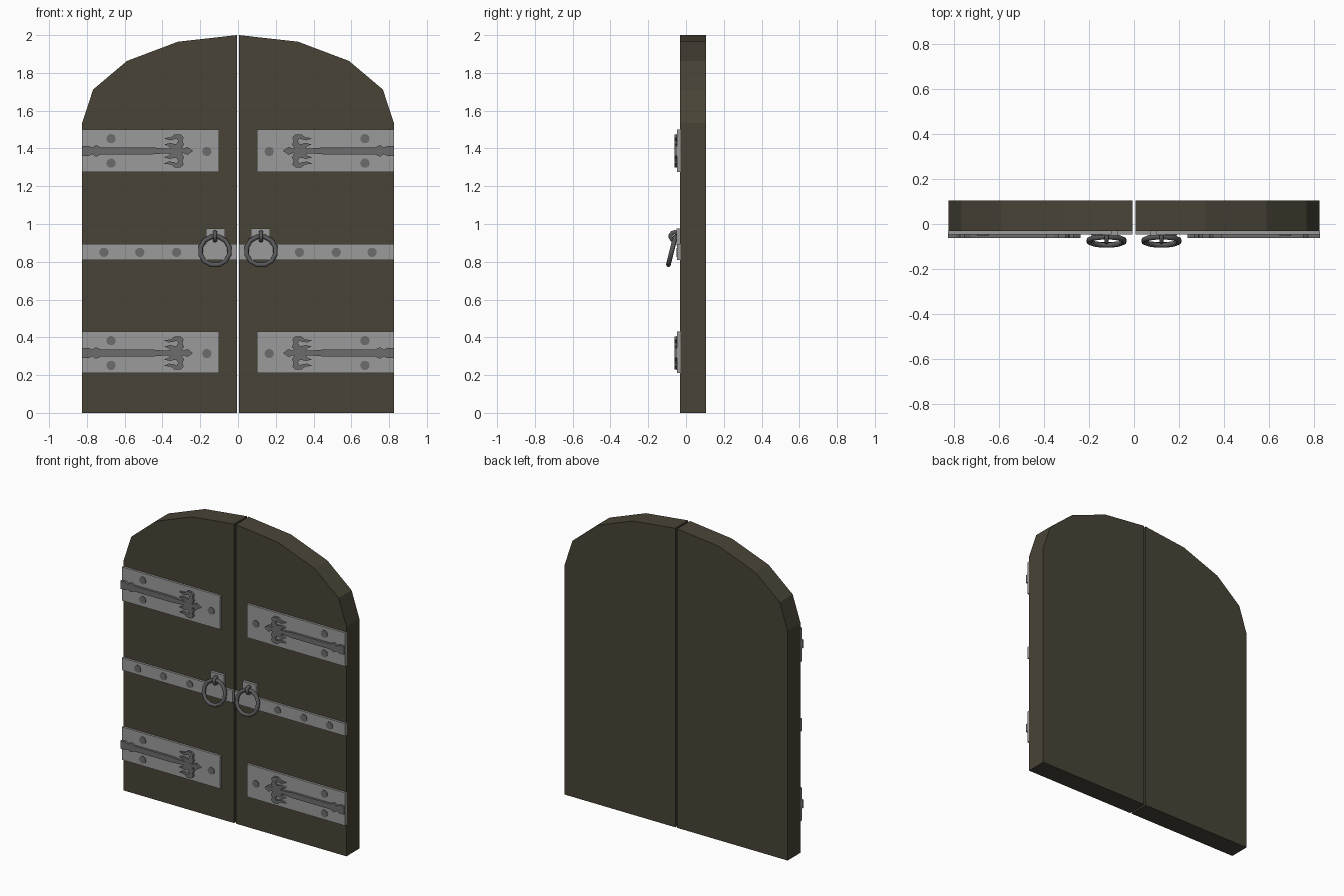
import bpy, bmesh, math
from mathutils import Matrix, Vector

if "Cube" in bpy.data.objects:
    bpy.data.objects.remove(bpy.data.objects["Cube"])


def material(name, rgb):
    m = bpy.data.materials.new(name)
    m.diffuse_color = (*rgb, 1)
    m.use_nodes = True
    m.node_tree.nodes["Principled BSDF"].inputs["Base Color"].default_value = m.diffuse_color
    return m


WOOD = material("dark wood", (0.066, 0.057, 0.038))
PLATE = material("light iron", (0.33, 0.33, 0.335))
STRAP = material("dark iron", (0.15, 0.15, 0.152))
RING = material("ring iron", (0.10, 0.10, 0.105))


def prism(bm, pts, y0, y1):
    """Extrude an x-z outline from y0 to y1."""
    f = bm.faces.new([bm.verts.new((x, y0, z)) for x, z in pts])
    new = bmesh.ops.extrude_face_region(bm, geom=[f])["geom"]
    for v in new:
        if isinstance(v, bmesh.types.BMVert):
            v.co.y = y1


def box(bm, x0, x1, z0, z1, y0, y1):
    prism(bm, [(x0, z0), (x1, z0), (x1, z1), (x0, z1)], y0, y1)


def stud(bm, x, z, y0, y1, r=0.025, n=10):
    pts = [(x + r * math.cos(2 * math.pi * i / n), z + r * math.sin(2 * math.pi * i / n))
           for i in range(n)]
    prism(bm, pts, y0, y1)


def torus(bm, centre, R, r, rot, n, m):
    """Torus lying in the x-z plane, then rotated."""
    rows = []
    for i in range(n):
        a = 2 * math.pi * (i + 0.5) / n
        row = []
        for j in range(m):
            b = 2 * math.pi * j / m
            d = R + r * math.cos(b)
            p = Vector((d * math.cos(a), r * math.sin(b), d * math.sin(a)))
            row.append(bm.verts.new(rot @ p + Vector(centre)))
        rows.append(row)
    for i in range(n):
        for j in range(m):
            k, l = (i + 1) % n, (j + 1) % m
            bm.faces.new((rows[i][j], rows[k][j], rows[k][l], rows[i][l]))


def finish(name, bm, mat, smooth=False):
    """Make the object and mirror it onto the other door leaf."""
    bmesh.ops.recalc_face_normals(bm, faces=bm.faces[:])
    me = bpy.data.meshes.new(name)
    for f in bm.faces:
        f.smooth = smooth
    bm.to_mesh(me)
    bm.free()
    me.materials.append(mat)
    ob = bpy.data.objects.new(name, me)
    bpy.context.collection.objects.link(ob)
    mod = ob.modifiers.new("mirror", "MIRROR")
    mod.use_mirror_merge = False
    return ob


# door leaves with the faceted arch
bm = bmesh.new()
prism(bm, [(0.006, 0), (0.825, 0), (0.825, 1.535), (0.767, 1.712),
           (0.588, 1.863), (0.318, 1.965), (0.006, 2.0)], -0.032, 0.105)
finish("door_leaf", bm, WOOD)

# hinge plates and the middle band
bm = bmesh.new()
for z0, z1 in ((1.275, 1.50), (0.21, 0.43)):
    box(bm, 0.10, 0.826, z0, z1, -0.047, -0.03)
box(bm, 0.006, 0.826, 0.81, 0.893, -0.047, -0.03)
finish("iron_plate", bm, PLATE)

# studs
bm = bmesh.new()
for zc in (1.387, 0.317):
    for x, dz in ((0.672, 0.065), (0.672, -0.065), (0.165, -0.003)):
        stud(bm, x, zc + dz, -0.051, -0.046)
for x in (0.325, 0.52, 0.71):
    stud(bm, x, 0.85, -0.051, -0.046)
finish("stud", bm, STRAP)

# fleur hinge straps: half outlines mirrored about the strap's centre line
stem = [(0.826, 0.027), (0.79, 0.027), (0.772, 0.017), (0.752, 0.031), (0.725, 0.018),
        (0.45, 0.018), (0.39, 0.013), (0.29, 0.012), (0.268, 0.021), (0.238, 0.0)]
curl = [(0.355, 0.008), (0.30, 0.008), (0.286, 0.035), (0.295, 0.052), (0.288, 0.072),
        (0.305, 0.088), (0.335, 0.088), (0.355, 0.072), (0.392, 0.068), (0.365, 0.056),
        (0.34, 0.06), (0.325, 0.066), (0.316, 0.052), (0.328, 0.035), (0.36, 0.042),
        (0.392, 0.034), (0.368, 0.026)]
bm = bmesh.new()
for zc in (1.387, 0.317):
    outline = stem + [(x, -z) for x, z in reversed(stem[:-1])]
    prism(bm, [(x, zc + z) for x, z in outline], -0.062, -0.046)
    for s in (1, -1):
        prism(bm, [(x, zc + s * z) for x, z in curl], -0.0615, -0.046)
finish("fleur_hinge_strap", bm, STRAP)

# handle back plates
bm = bmesh.new()
box(bm, 0.07, 0.17, 0.885, 0.977, -0.05, -0.03)
finish("handle_plate", bm, PLATE)

# staple holding each ring
bm = bmesh.new()
torus(bm, (0.122, -0.06, 0.935), 0.022, 0.011, Matrix.Rotation(math.pi / 2, 3, "Z"), 10, 6)
finish("handle_staple", bm, RING, True)

# pull rings, leaning forward at the bottom
bm = bmesh.new()
torus(bm, (0.122, -0.075, 0.858), 0.079, 0.0125, Matrix.Rotation(-0.24, 3, "X"), 12, 8)
finish("pull_ring", bm, RING, True)
